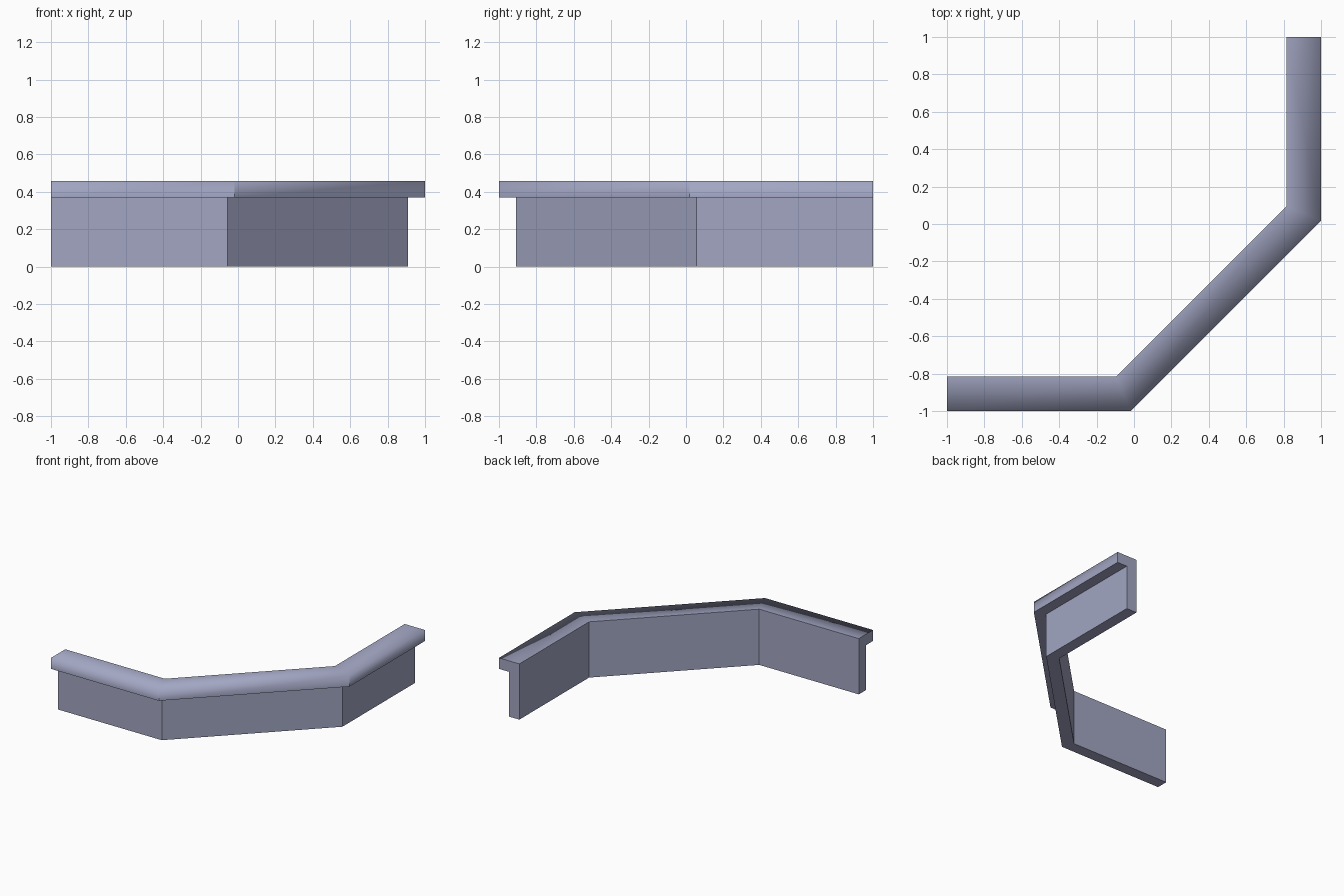
import bpy, bmesh, math

if "Cube" in bpy.data.objects:
    bpy.data.objects.remove(bpy.data.objects["Cube"])

# One flat colour
mat = bpy.data.materials.new("blue grey")
mat.diffuse_color = (0.36, 0.38, 0.54, 1)
mat.use_nodes = True
mat.node_tree.nodes["Principled BSDF"].inputs["Base Color"].default_value = mat.diffuse_color

# Inner line of the wall, with the mitre direction pointing outward at each point
m = math.tan(math.radians(22.5))
path = [((-1.0, -0.815), (0, -1)), ((-0.095, -0.815), (m, -1)),
        ((0.815, 0.095), (1, -m)), ((0.815, 1.0), (1, 0))]

# Cross-section (outward offset, height): wall with an overhanging cap
profile = [(0, 0), (0.095, 0), (0.095, 0.368), (0.185, 0.368), (0.185, 0.458), (0, 0.458)]
CAP_FRONT, CAP_TOP = 3, 4

bm = bmesh.new()
rings = [[bm.verts.new((p[0] + d * n[0], p[1] + d * n[1], z)) for d, z in profile]
         for p, n in path]
count = len(profile)

# Sweep the section along the path
for a, b in zip(rings, rings[1:]):
    for i in range(count):
        j = (i + 1) % count
        f = bm.faces.new((a[i], a[j], b[j], b[i]))
        f.smooth = i in (CAP_FRONT, CAP_TOP)
bm.faces.new(rings[0])
bm.faces.new(rings[-1])
bmesh.ops.recalc_face_normals(bm, faces=bm.faces)

# Only the cap's outer top edge and its top mitres blend smoothly
for e in bm.edges:
    e.smooth = all(f.smooth for f in e.link_faces) and all(v.co.z > 0.4 for v in e.verts)

mesh = bpy.data.meshes.new("capped_wall")
bm.to_mesh(mesh)
bm.free()
mesh.materials.append(mat)
wall = bpy.data.objects.new("capped_wall", mesh)
bpy.context.collection.objects.link(wall)
